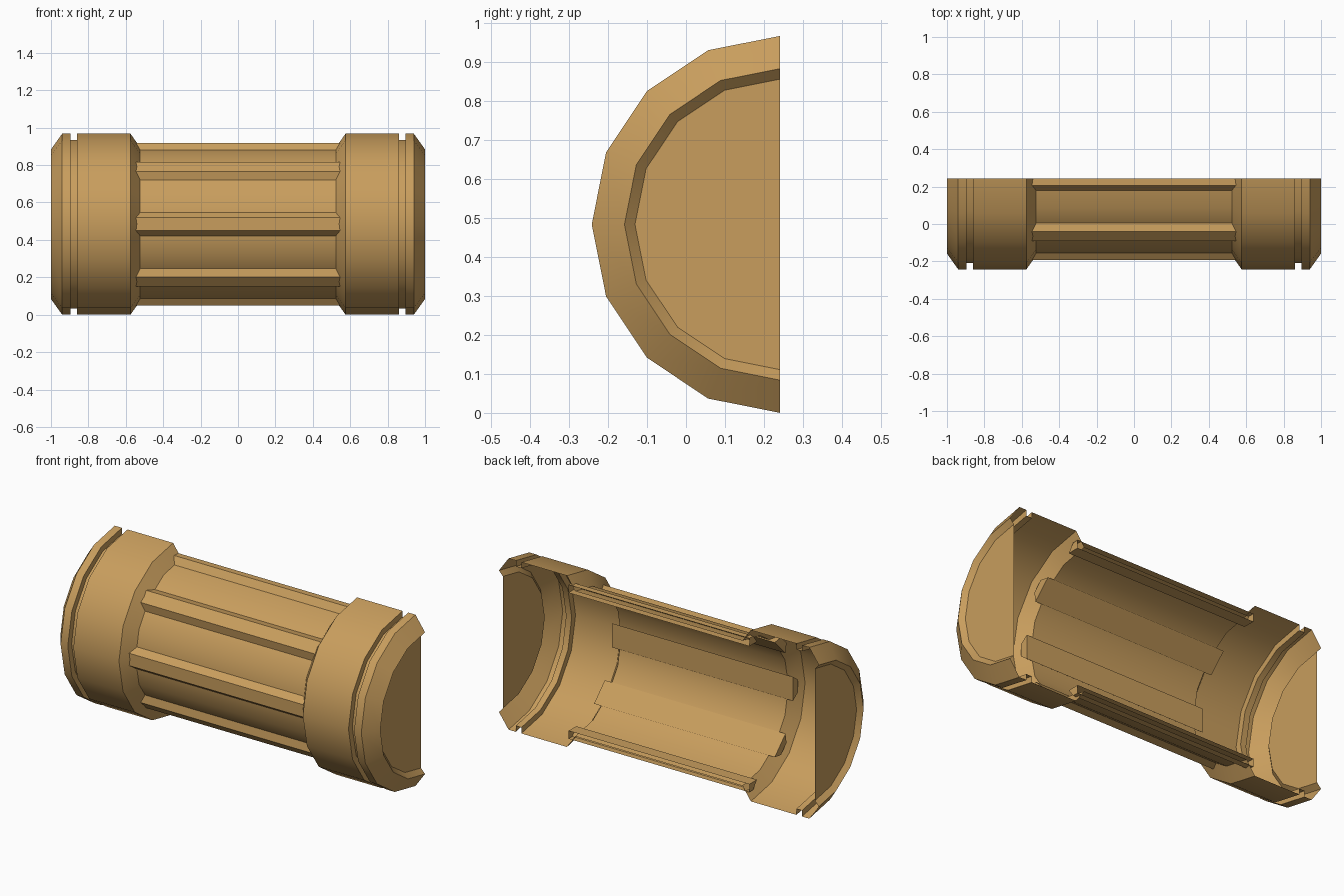
import bpy, bmesh, math
from mathutils import Vector

if "Cube" in bpy.data.objects:
    bpy.data.objects.remove(bpy.data.objects["Cube"])

R = 0.484            # outer radius of the end caps
YC, ZC = R / 2, R    # axis of the half cylinder
STEPS = 8            # sides over the half turn

mat = bpy.data.materials.new("brass")
mat.diffuse_color = (0.58, 0.34, 0.11, 1)
mat.use_nodes = True
mat.node_tree.nodes["Principled BSDF"].inputs["Base Color"].default_value = mat.diffuse_color


def polar(x, r, t, side=0.0):
    """Point at radius r and angle t, shifted sideways along the tangent."""
    y = -r * math.cos(t) + side * math.sin(t)
    z = r * math.sin(t) + side * math.cos(t)
    return Vector((x, YC + y, ZC + z))


def finish(name, bm):
    me = bpy.data.meshes.new(name)
    bm.to_mesh(me)
    bm.free()
    me.materials.append(mat)
    ob = bpy.data.objects.new(name, me)
    bpy.context.collection.objects.link(ob)
    bpy.ops.object.select_all(action='DESELECT')
    ob.select_set(True)
    bpy.context.view_layer.objects.active = ob
    bpy.ops.object.shade_smooth_by_angle(angle=math.radians(30))
    return ob


def half_lathe(name, profile, disc=None):
    """Half-turn sheet of (x, r) points running from +x to -x."""
    bm = bmesh.new()
    rows = []
    for i in range(STEPS + 1):
        t = -math.pi / 2 + math.pi * i / STEPS
        rows.append([bm.verts.new(polar(x, r, t)) for x, r in profile])
    for a, b in zip(rows, rows[1:]):
        for j in range(len(profile) - 1):
            bm.faces.new((a[j], b[j], b[j + 1], a[j + 1]))
    if disc == "start":
        bm.faces.new([row[0] for row in reversed(rows)])
    elif disc == "end":
        bm.faces.new([row[-1] for row in rows])
    return finish(name, bm)


def rib(name, t, lo=-1, hi=1):
    """Trapezoid bar through the tube wall; lo/hi of 0 keeps only half of it."""
    L = 0.565
    section = [(0.068 * lo, 0.39), (0.035 * lo, 0.435),
               (0.035 * hi, 0.435), (0.068 * hi, 0.39)]
    bm = bmesh.new()
    a = [bm.verts.new(polar(L, r, t, s)) for s, r in section]
    b = [bm.verts.new(polar(-L, r, t, s)) for s, r in section]
    for i in range(4):
        j = (i + 1) % 4
        on_cut = section[i][0] == 0 and section[j][0] == 0
        if not on_cut:   # the cut plane stays open
            bm.faces.new((a[i], a[j], b[j], b[i]))
    bm.faces.new(a[::-1])
    bm.faces.new(b)
    return finish(name, bm)


# End caps: recessed disc, lip, bevel, groove, collar, inner bevel
cap = [(0.975, 0.373), (1.0, 0.40), (0.94, R), (0.895, R), (0.895, 0.45),
       (0.86, 0.45), (0.86, R), (0.575, R), (0.523, 0.41)]
half_lathe("right_cap", cap, "start")
half_lathe("left_cap", [(-x, r) for x, r in reversed(cap)], "end")

# Middle tube
half_lathe("tube", [(0.523, 0.41), (-0.523, 0.41)])

# Ribs around the tube, the outer two halved by the cut plane
for k in range(-2, 3):
    rib(f"rib_{k + 3}", k * math.pi / 4,
        lo=0 if k == -2 else -1, hi=0 if k == 2 else 1)
